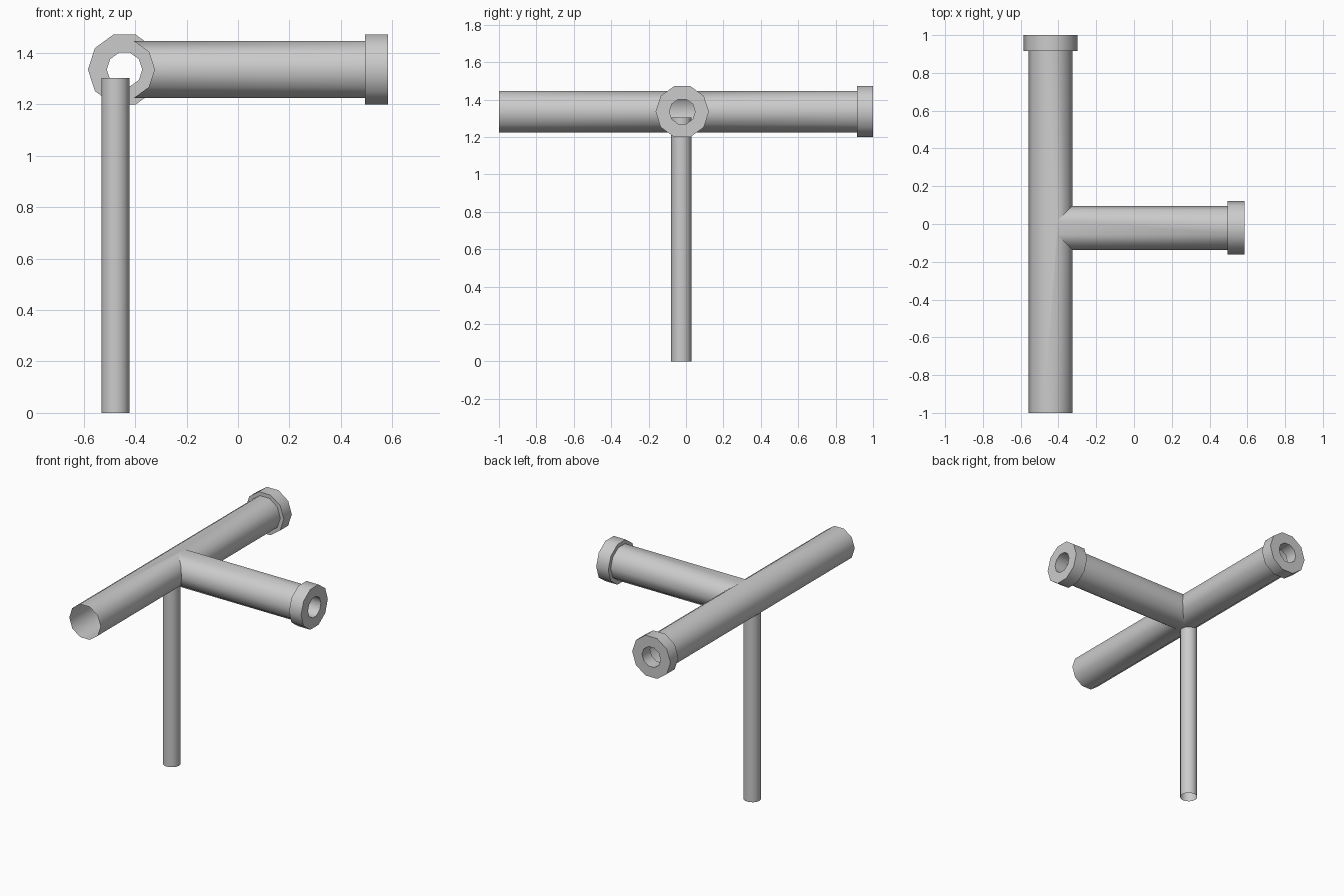
import bpy, bmesh
from math import cos, sin, tau

if "Cube" in bpy.data.objects:
    bpy.data.objects.remove(bpy.data.objects["Cube"])

N = 10                                   # sides of pipes and flanges
CX, CY, CZ = -0.4415, -0.02, 1.336       # point where the pipe axes meet
R = 0.1165                               # pipe radius
ANG = [tau * i / N for i in range(N)]


def finish(name, bm, angle=0.8):
    bmesh.ops.remove_doubles(bm, verts=bm.verts, dist=1e-5)
    bmesh.ops.recalc_face_normals(bm, faces=bm.faces)
    me = bpy.data.meshes.new(name)
    bm.to_mesh(me)
    bm.free()
    ob = bpy.data.objects.new(name, me)
    bpy.context.collection.objects.link(ob)
    bpy.ops.object.select_all(action='DESELECT')
    ob.select_set(True)
    bpy.context.view_layer.objects.active = ob
    bpy.ops.object.shade_smooth_by_angle(angle=angle)
    return ob


def bridge(bm, a, b):
    for i in range(len(a)):
        j = (i + 1) % len(a)
        bm.faces.new((a[i], a[j], b[j], b[i]))


# T-shaped pipe: long tube along y, mitred branch along +x, all ends open
bm = bmesh.new()
def P(a, y):
    return bm.verts.new((CX + R * cos(a), y, CZ + R * sin(a)))
front = [P(a, -1) for a in ANG]
back = [P(a, 0.99) for a in ANG]
cut = {i: (P(a, CY - R * cos(a)), P(a, CY + R * cos(a)))
       for i, a in enumerate(ANG) if cos(a) > 0.01}
for i in range(N):
    j = (i + 1) % N
    if i in cut and j in cut:
        bm.faces.new((front[i], front[j], cut[j][0], cut[i][0]))
        bm.faces.new((cut[i][1], cut[j][1], back[j], back[i]))
    else:
        loop = [front[i], front[j]]
        loop += cut.get(j, ()) 
        loop += [back[j], back[i]]
        loop += cut.get(i, ())[::-1]
        bm.faces.new(loop)
start = [bm.verts.new((CX + R * abs(cos(a)), CY + R * cos(a), CZ + R * sin(a))) for a in ANG]
end = [bm.verts.new((0.575, CY + R * cos(a), CZ + R * sin(a))) for a in ANG]
bridge(bm, start, end)
finish("tee_pipe", bm)


# Ring flanges on the back end and on the branch end
def flange(name, place, near, far, outer=0.1425, inner=0.069):
    bm = bmesh.new()
    rings = [[bm.verts.new(place(r * cos(a), r * sin(a), d)) for a in ANG]
             for r, d in ((outer, near), (outer, far), (inner, far), (inner, near))]
    for k in range(4):
        bridge(bm, rings[k], rings[(k + 1) % 4])
    finish(name, bm)

flange("back_flange", lambda u, v, d: (CX + u, d, CZ + v), 0.915, 1.0)
flange("branch_flange", lambda u, v, d: (d, CY + u, CZ + v), 0.494, 0.584)

# Support post, an open tube reaching into the pipe
bm = bmesh.new()
M = 16
rings = [[bm.verts.new((-0.477 + 0.0545 * cos(tau * i / M),
                        -0.025 + 0.0545 * sin(tau * i / M), z)) for i in range(M)]
         for z in (0, 1.304)]
bridge(bm, *rings)
finish("support_post", bm)
